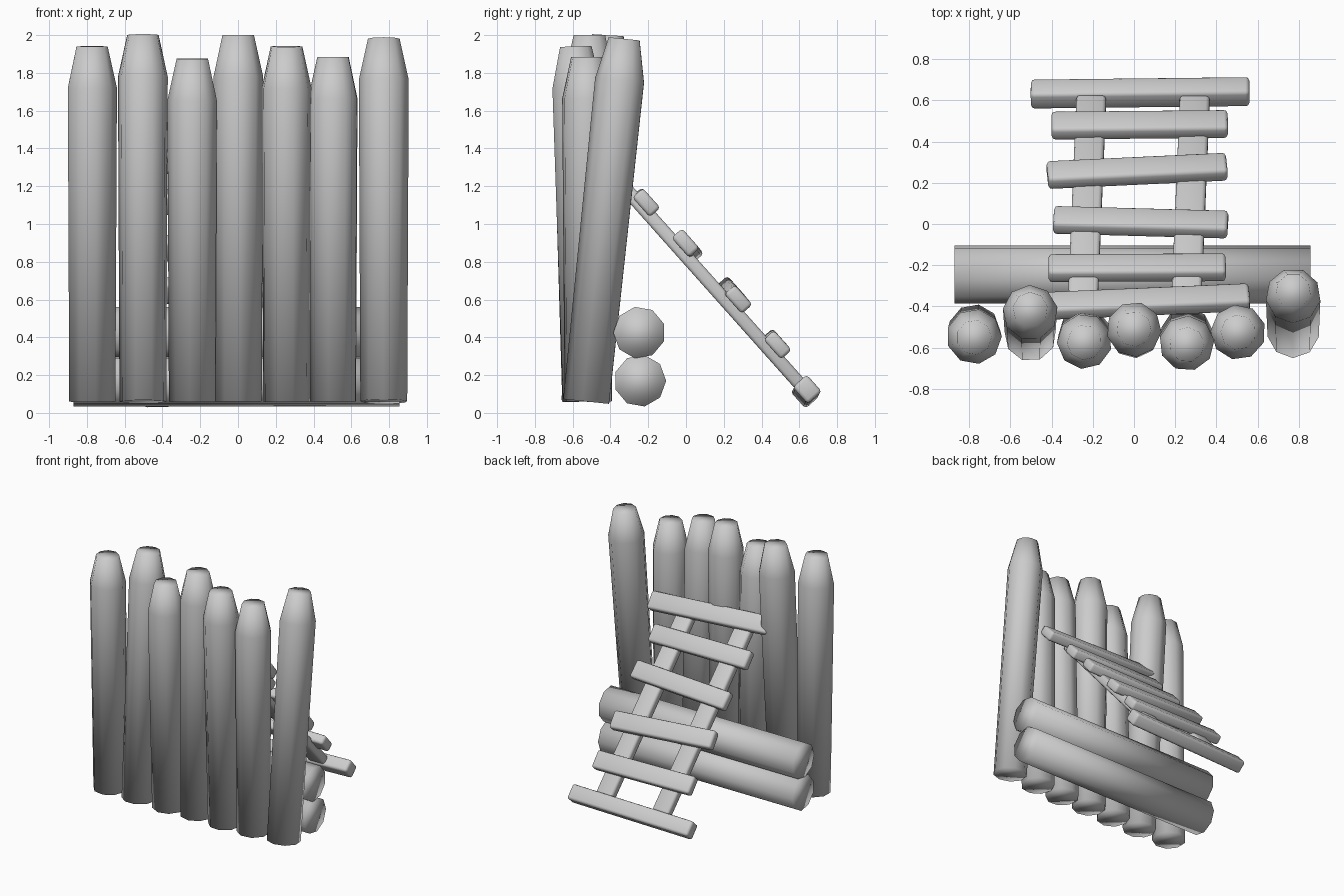
import bpy, bmesh, math
from mathutils import Vector

cube = bpy.data.objects.get("Cube")
if cube:
    bpy.data.objects.remove(cube, do_unlink=True)

grey = bpy.data.materials.new("plain grey")
grey.use_nodes = True
grey.diffuse_color = (0.6, 0.6, 0.6, 1)
grey.node_tree.nodes["Principled BSDF"].inputs["Base Color"].default_value = (0.6, 0.6, 0.6, 1)


def add_object(name, bm):
    bmesh.ops.recalc_face_normals(bm, faces=bm.faces)
    mesh = bpy.data.meshes.new(name)
    bm.to_mesh(mesh)
    bm.free()
    mesh.materials.append(grey)
    mesh.shade_smooth()
    obj = bpy.data.objects.new(name, mesh)
    bpy.context.collection.objects.link(obj)
    return obj


def loft(name, start, end, rings, side, turn=0, sides=9):
    """Round log from start to end; rings are (distance along axis, radius)."""
    start, end = Vector(start), Vector(end)
    axis = (end - start).normalized()
    u = (Vector(side) - axis * axis.dot(Vector(side))).normalized()
    v = axis.cross(u)
    bm = bmesh.new()
    loops = []
    for dist, r in rings:
        angles = [turn + math.tau * i / sides for i in range(sides)]
        loops.append([bm.verts.new(start + axis * dist + (u * math.cos(a) + v * math.sin(a)) * r)
                      for a in angles])
    for a, b in zip(loops, loops[1:]):
        for i in range(sides):
            j = (i + 1) % sides
            bm.faces.new((a[i], a[j], b[j], b[i]))
    bm.faces.new(loops[0])
    bm.faces.new(loops[-1])
    return add_object(name, bm)


def beam(name, start, end, width, thick, normal):
    """Bevelled plank whose broad face looks along normal."""
    start, end = Vector(start), Vector(end)
    axis = (end - start).normalized()
    n = (normal - axis * axis.dot(normal)).normalized()
    w = n.cross(axis)
    bm = bmesh.new()
    bmesh.ops.create_cube(bm, size=1)
    for vert in bm.verts:
        c = vert.co.copy()
        vert.co = (start + end) / 2 + axis * c.x * (end - start).length + w * c.y * width + n * c.z * thick
    obj = add_object(name, bm)
    bevel = obj.modifiers.new("soft edges", "BEVEL")
    bevel.width = 0.018
    bevel.segments = 2
    return obj


# Palisade posts: x, foot y, top y, top z
posts = [(-0.775, -0.515, -0.55, 1.94), (-0.503, -0.54, -0.415, 2.0),
         (-0.24, -0.53, -0.575, 1.875), (0, -0.525, -0.51, 2.0),
         (0.256, -0.53, -0.585, 1.94), (0.505, -0.52, -0.525, 1.885),
         (0.772, -0.525, -0.325, 1.98)]
for i, (x, foot, head, top) in enumerate(posts):
    a, b = Vector((x, foot, 0.06)), Vector((x, head, top))
    length = (b - a).length
    loft(f"palisade_post_{i + 1}", a, b,
         [(0, 0.126), (length - 0.22, 0.134), (length, 0.085)], (1, 0, 0), turn=i * 0.9)

# Two stacked logs behind the posts
for name, y, z, turn in (("upper_log", -0.247, 0.425, math.pi), ("lower_log", -0.243, 0.17, 0)):
    loft(name, (-0.87, y, z), (0.855, y, z), [(0, 0.138), (1.725, 0.138)], (0, 1, 0), turn)

# Leaning ladder rails
slope = Vector((0, 1.12, 1)).normalized()
for name, top_x, foot_x in (("right_rail", -0.25, -0.207), ("left_rail", 0.252, 0.295)):
    beam(name, (top_x, -0.42, 1.3), (foot_x, 0.605, 0.15), 0.145, 0.07, slope)

# Ladder rungs: right end, left end, width, thickness
rungs = [((-0.5, 0.63, 0.1), (0.56, 0.642, 0.125), 0.12, 0.1),
         ((-0.4, 0.477, 0.37), (0.455, 0.485, 0.36), 0.14, 0.075),
         ((-0.42, 0.237, 0.65), (0.45, 0.278, 0.6), 0.14, 0.075),
         ((-0.39, 0.02, 0.87), (0.455, -0.003, 0.9), 0.14, 0.075),
         ((-0.415, -0.214, 1.117), (0.445, -0.21, 1.113), 0.14, 0.075),
         ((-0.48, -0.4, 1.34), (0.56, -0.355, 1.29), 0.14, 0.075)]
for i, (a, b, width, thick) in enumerate(rungs):
    beam(f"ladder_rung_{i + 1}", a, b, width, thick, slope)
